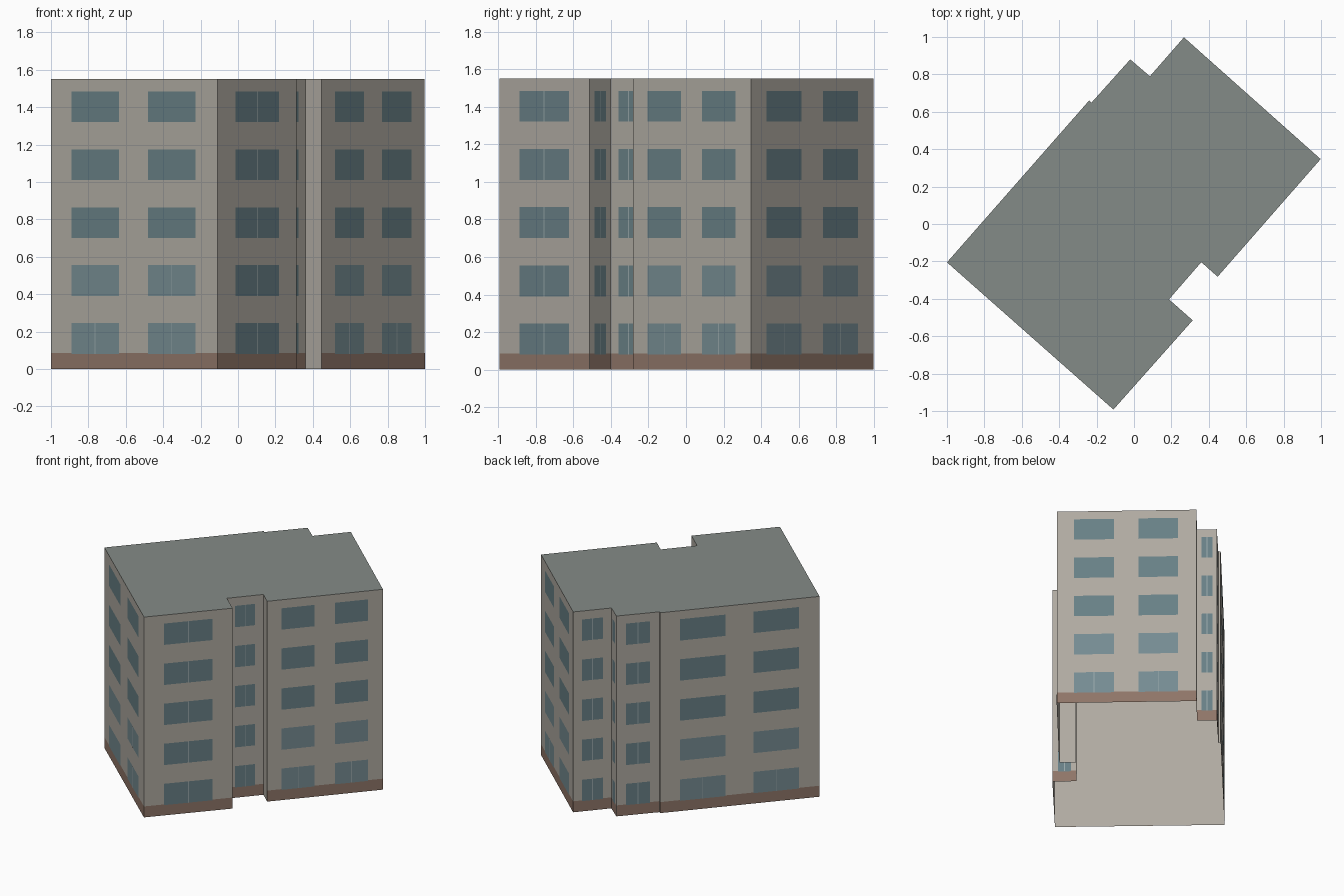
import bpy, bmesh
from mathutils import Vector

if "Cube" in bpy.data.objects:
    bpy.data.objects.remove(bpy.data.objects["Cube"])

HEIGHT, BASE, FLOORS, PITCH = 1.55, 0.085, 5, 0.31
WIN_Z, WIN_H = 0.08, 0.165

# Building outline seen from above, counter-clockwise
OUTLINE = [Vector(p) for p in (
    (-1.0, -0.205), (-0.11, -0.992), (0.314, -0.515), (0.187, -0.403),
    (0.36, -0.204), (0.447, -0.282), (0.998, 0.347), (0.267, 0.998),
    (0.085, 0.79), (-0.02, 0.88), (-0.228, 0.648), (-0.24, 0.66))]


def material(name, rgb):
    m = bpy.data.materials.new(name)
    m.diffuse_color = [(c / 255) ** 2.2 for c in rgb] + [1]
    m.use_nodes = True
    m.node_tree.nodes["Principled BSDF"].inputs["Base Color"].default_value = m.diffuse_color
    return m


def make_object(name, bm, mat):
    mesh = bpy.data.meshes.new(name)
    bm.to_mesh(mesh)
    bm.free()
    mesh.materials.append(mat)
    obj = bpy.data.objects.new(name, mesh)
    bpy.context.collection.objects.link(obj)


def panel(bm, a, b, f0, f1, z0, z1, off):
    """Flat rectangle on wall a-b, between fractions f0 and f1 of its length."""
    d = b - a
    n = Vector((d.y, -d.x)).normalized() * off
    p, q = a + d * f0 + n, a + d * f1 + n
    bm.faces.new([bm.verts.new((v.x, v.y, z)) for v, z in
                  ((p, z0), (q, z0), (q, z1), (p, z1))])


wall_mat = material("wall", (174, 169, 160))
roof_mat = material("roof", (131, 138, 134))
base_mat = material("base", (142, 117, 104))
glass_mat = material("glass", (104, 127, 133))
pale_mat = material("pale_glass", (117, 139, 145))
frame_mat = material("frame", (150, 165, 168))

# Walls, open underneath
walls = bmesh.new()
for a, b in zip(OUTLINE, OUTLINE[1:] + OUTLINE[:1]):
    panel(walls, a, b, 0, 1, 0, HEIGHT, 0)
bmesh.ops.remove_doubles(walls, verts=walls.verts, dist=1e-4)
make_object("walls", walls, wall_mat)

# Flat roof
roof = bmesh.new()
roof.faces.new([roof.verts.new((p.x, p.y, HEIGHT)) for p in OUTLINE])
make_object("roof", roof, roof_mat)

# Base band, windows and window bars on every wall wide enough
band, glass, pale, bars = (bmesh.new() for _ in range(4))
for w, (a, b) in enumerate(zip(OUTLINE, OUTLINE[1:] + OUTLINE[:1])):
    length = (b - a).length
    if length < 0.13:
        continue
    panel(band, a, b, 0, 1, 0, BASE, 0.001)
    single = length < 0.7
    spans = [(0.225, 0.775)] if single else [(0.125, 0.41), (0.585, 0.87)]
    for floor in range(FLOORS):
        z = WIN_Z + floor * PITCH
        for i, (f0, f1) in enumerate(spans):
            panel(pale if floor < 2 and not single else glass,
                  a, b, f0, f1, z, z + WIN_H, 0.002)
            if single or floor == 0 or (w == 0 and floor == 1 and i == 1):
                mid, half = (f0 + f1) / 2, 0.003 / length
                panel(bars, a, b, mid - half, mid + half, z, z + WIN_H, 0.003)

make_object("base_band", band, base_mat)
make_object("windows", glass, glass_mat)
make_object("lower_windows", pale, pale_mat)
make_object("window_bars", bars, frame_mat)
